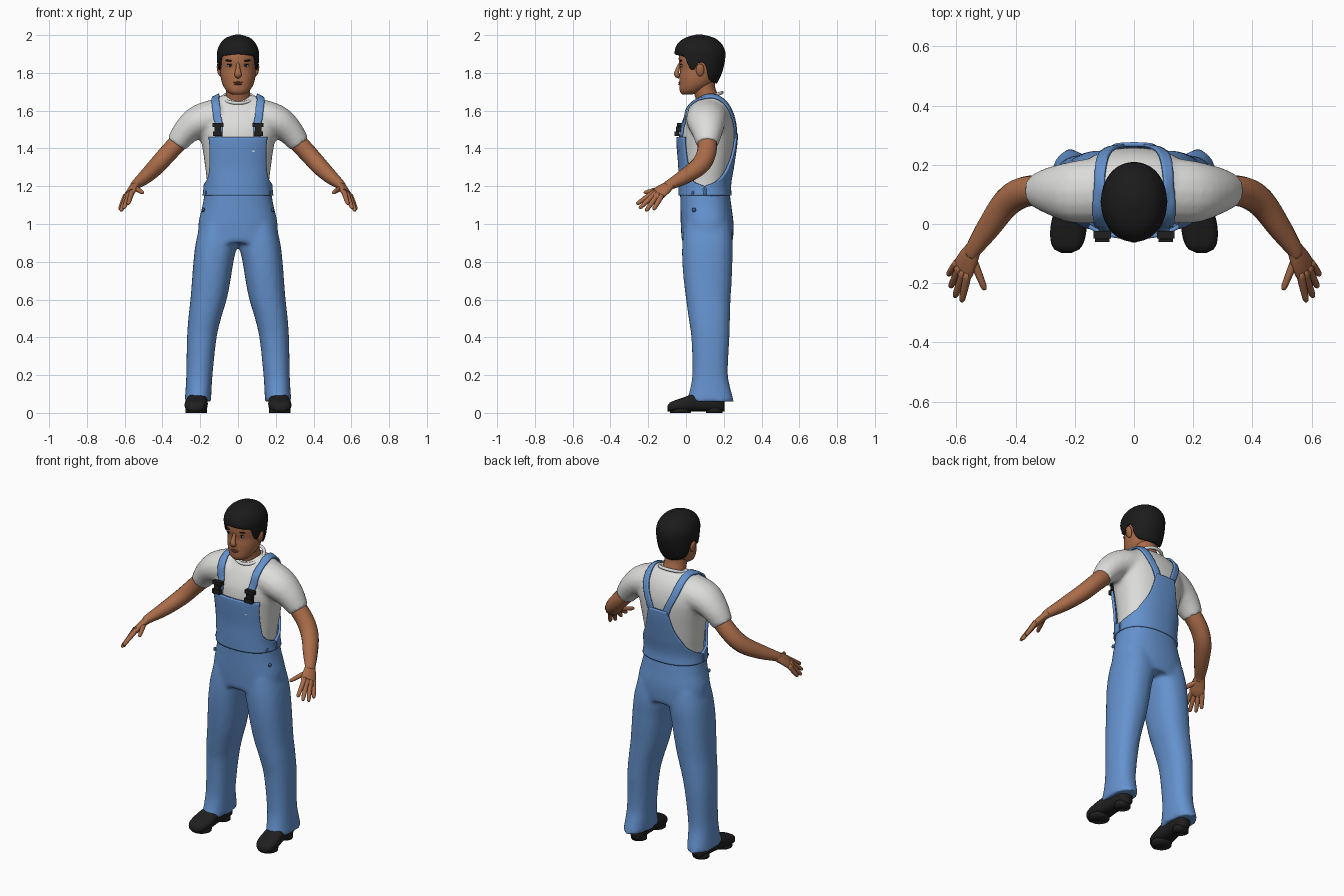
import bpy, bmesh
from math import sin, cos, pi, radians, copysign
from mathutils import Vector, Matrix

if "Cube" in bpy.data.objects:
    bpy.data.objects.remove(bpy.data.objects["Cube"])


def material(name, r, g, b):
    m = bpy.data.materials.new(name)
    m.use_nodes = True
    m.diffuse_color = (r, g, b, 1)
    node = next(n for n in m.node_tree.nodes if n.type == 'BSDF_PRINCIPLED')
    node.inputs["Base Color"].default_value = (r, g, b, 1)
    node.inputs["Roughness"].default_value = .8
    return m


SKIN = material("brown skin", .40, .15, .067)
LIP = material("dark lip", .24, .075, .04)
DENIM = material("blue denim", .13, .29, .62)
SEAM = material("dark blue button", .05, .11, .26)
WHITE = material("white cotton", .72, .72, .71)
HAIR = material("black hair", .011, .011, .011)
LEATHER = material("black leather", .015, .014, .014)


def sample(rows, t):
    """Smooth interpolation of a table whose first column is the parameter."""
    t = min(max(t, rows[0][0]), rows[-1][0])
    i = max(k for k in range(len(rows) - 1) if rows[k][0] <= t)
    a, b = rows[i], rows[i + 1]
    h = b[0] - a[0]
    u = (t - a[0]) / h

    def slope(k, j):
        p, n = rows[max(k - 1, 0)], rows[min(k + 1, len(rows) - 1)]
        return (n[j] - p[j]) / (n[0] - p[0])
    return [a[j] + (b[j] - a[j]) * u * u * (3 - 2 * u)
            + h * u * (1 - u) * ((1 - u) * slope(i, j) - u * slope(i + 1, j))
            for j in range(1, len(a))]


def section(row, z, a, grow=0, n=2.3, x=0):
    """Point at angle a (zero faces front) of a rounded section (half width, front, back)."""
    w, front, back = row
    p = lambda v: copysign(abs(v) ** (2 / n), v)
    return Vector((x + (w + grow) * p(sin(a)),
                   (front + back) / 2 - ((back - front) / 2 + grow) * p(cos(a)), z))


def skin(bm, rows, closed=True, start=True, end=True):
    """Bridge rows of points with quads and cap the ends."""
    rows = [[bm.verts.new(p) for p in row] for row in rows]
    n = len(rows[0])
    for a, b in zip(rows, rows[1:]):
        for i in range(n if closed else n - 1):
            j = (i + 1) % n
            bm.faces.new((a[i], a[j], b[j], b[i]))
    if closed and start:
        bm.faces.new(rows[0][::-1])
    if closed and end:
        bm.faces.new(rows[-1])


def turn(n):
    return [2 * pi * i / n for i in range(n)]


def span(a, b, n):
    return [a + (b - a) * i / n for i in range(n + 1)]


def column(bm, table, low, high, steps=24, sides=32, grow=0, n=2.3):
    skin(bm, [[section(sample(table, z), z, a, grow, n) for a in turn(sides)]
              for z in span(low, high, steps)])


def tube(bm, pts, ref=(0, 1, 0), side=1, sides=16, steps=4):
    """Limb through (x, y, z, radius along ref, radius across)."""
    table = [(i, p[0] * side, *p[1:]) for i, p in enumerate(pts)]
    vals = [sample(table, t) for t in span(0, len(pts) - 1, steps * (len(pts) - 1))]
    mid = [Vector(v[:3]) for v in vals]
    rows = []
    for i, c in enumerate(mid):
        t = (mid[min(i + 1, len(mid) - 1)] - mid[max(i - 1, 0)]).normalized()
        u = Vector(ref)
        u = (u - t * u.dot(t)).normalized()
        v = t.cross(u)
        rows.append([c + u * cos(a) * vals[i][3] + v * sin(a) * vals[i][4]
                     for a in turn(sides)])
    skin(bm, rows)


def ball(bm, place, size, tilt=0):
    m = Matrix.Translation(place) @ Matrix.Rotation(tilt, 4, 'Y') @ Matrix.Diagonal((*size, 1))
    bmesh.ops.create_uvsphere(bm, u_segments=16, v_segments=10, radius=1, matrix=m)


def box(bm, place, size):
    bmesh.ops.create_cube(bm, size=1, matrix=Matrix.Translation(place) @ Matrix.Diagonal((*size, 1)))


def part(name, mat, bm, mirror=False, smooth=True, blend=0, thick=0, wrap=None):
    bmesh.ops.recalc_face_normals(bm, faces=bm.faces[:])
    for f in bm.faces:
        f.smooth = smooth
    me = bpy.data.meshes.new(name)
    bm.to_mesh(me)
    bm.free()
    me.materials.append(mat)
    ob = bpy.data.objects.new(name, me)
    bpy.context.collection.objects.link(ob)
    if mirror:
        ob.modifiers.new("mirror", 'MIRROR')
    if blend:
        m = ob.modifiers.new("merge", 'REMESH')
        m.mode, m.voxel_size, m.use_smooth_shade = 'VOXEL', blend, True
        m = ob.modifiers.new("soften", 'SMOOTH')
        m.factor, m.iterations = .5, 6
    if wrap:
        m = ob.modifiers.new("wrap", 'SHRINKWRAP')
        m.target, m.wrap_mode, m.offset = wrap, 'OUTSIDE_SURFACE', .009
    if thick:
        m = ob.modifiers.new("thickness", 'SOLIDIFY')
        m.thickness, m.offset = thick, 0
    return ob


# Shirt: trunk and short sleeves blended together (height, half width, front, back)
TORSO = [(.86, .198, -.01, .236), (1, .2, -.018, .242), (1.1, .178, -.02, .23),
         (1.2, .164, -.022, .22), (1.3, .174, -.022, .235), (1.4, .188, -.03, .25),
         (1.46, .2, -.032, .256), (1.52, .21, -.022, .257), (1.58, .203, .005, .246),
         (1.62, .18, .03, .23), (1.65, .145, .054, .21), (1.68, .1, .078, .18)]
bm = bmesh.new()
column(bm, TORSO, 1.1, 1.68, 30)
for s in (1, -1):
    tube(bm, [(.09, .115, 1.57, .113, .1), (.2, .108, 1.545, .106, .089),
              (.272, .112, 1.493, .085, .073), (.328, .113, 1.422, .059, .056)], side=s)
shirt = part("shirt", WHITE, bm, blend=.011)
bpy.ops.mesh.primitive_torus_add(location=(0, .115, 1.668), rotation=(.35, 0, 0),
                                 major_radius=.08, minor_radius=.009)
collar = bpy.context.object
collar.name = "shirt_collar"
collar.data.materials.append(WHITE)
collar.data.shade_smooth()

# Overalls: hips and trouser legs (height, inner x, outer x, front, back)
LEG = [(.06, .143, .283, 0, .255), (.12, .14, .278, .02, .238), (.2, .135, .274, .033, .222),
       (.4, .113, .27, .028, .23), (.5, .09, .263, .014, .233), (.6, .06, .252, 0, .236),
       (.7, .04, .244, -.012, .242), (.8, .024, .236, -.02, .246), (.9, .003, .224, -.02, .248),
       (1, .004, .2, -.01, .235)]
bm = bmesh.new()
column(bm, TORSO, .9, 1.2, 16, grow=.01)
for s in (1, -1):
    rows = []
    for z in span(.06, 1, 40):
        xi, xo, front, back = sample(LEG, z)
        rows.append([section(((xo - xi) / 2, front, back), z, a, x=s * (xi + xo) / 2)
                     for a in turn(28)])
    skin(bm, rows)
part("trousers", DENIM, bm, blend=.012)

# Bib and back panel: sheets over the shirt (height, half angle in degrees)
BIB = [(1.15, 92), (1.2, 90), (1.22, 70), (1.25, 57), (1.3, 50), (1.38, 45), (1.46, 43)]
BACK = [(1.15, 92), (1.2, 90), (1.22, 71), (1.25, 53), (1.3, 38), (1.36, 25), (1.48, 13)]
for name, table, facing in (("front_bib", BIB, 0), ("back_panel", BACK, pi)):
    bm = bmesh.new()
    rows = []
    for z in span(1.15, table[-1][0], 36):
        half = radians(sample(table, z)[0])
        rows.append([section(sample(TORSO, z), z, facing + a, .012) for a in span(-half, half, 28)])
    skin(bm, rows, closed=False)
    part(name, DENIM, bm, thick=.014)

# Shoulder straps
STRAP = [(.105, -.04, 1.46), (.107, -.03, 1.54), (.117, .02, 1.63), (.122, .07, 1.68),
         (.122, .13, 1.69), (.115, .2, 1.66), (.095, .245, 1.58), (.062, .27, 1.5),
         (.035, .27, 1.42)]
table = [(i, *p) for i, p in enumerate(STRAP)]
bm = bmesh.new()
skin(bm, [[Vector(sample(table, t)) + Vector((dx, 0, 0)) for dx in span(-.021, .021, 4)]
          for t in span(0, len(STRAP) - 1, 48)], closed=False)
part("shoulder_straps", DENIM, bm, mirror=True, thick=.01, wrap=shirt)

# Buckles, pocket tag and side buttons
bm = bmesh.new()
for z, w, h in ((1.525, .058, .022), (1.502, .034, .03), (1.478, .05, .026)):
    box(bm, (.107, -.048 + (z - 1.478) * .25, z), (w, .024, h))
part("strap_buckles", LEATHER, bm, mirror=True, smooth=False)
bm = bmesh.new()
box(bm, (.08, -.036, 1.385), (.014, .009, .008))
part("pocket_tag", WHITE, bm, smooth=False)
bm = bmesh.new()
for z in (1.165, 1.075):
    ball(bm, section(sample(TORSO, z), z, radians(66), .015), (.008, .011, .011))
part("side_buttons", SEAM, bm, mirror=True)

# Shoes (length position, half width, height) and heels
SHOE = [(-.098, .016, .03), (-.088, .04, .045), (-.06, .056, .058), (-.01, .061, .075),
        (.06, .052, .1), (.14, .047, .1), (.185, .04, .085), (.203, .02, .06)]
bm = bmesh.new()
rows = []
for y in span(-.098, .203, 24):
    w, h = sample(SHOE, y)
    flat = lambda v: copysign(abs(v) ** .75, v)
    rows.append([Vector((.22 - y * .08 + w * flat(cos(a)), y, .008 + h / 2 * (1 + flat(sin(a)))))
                 for a in turn(20)])
skin(bm, rows)
bmesh.ops.create_cone(bm, cap_ends=True, segments=20, radius1=.044, radius2=.044, depth=.025,
                      matrix=Matrix.Translation((.208, .15, .0125)))
bmesh.ops.create_cone(bm, cap_ends=True, segments=20, radius1=.055, radius2=.057, depth=.02,
                      matrix=Matrix.Translation((.222, -.03, .01)))
part("shoes", LEATHER, bm, mirror=True)

# Arms and hands
bm = bmesh.new()
tube(bm, [(.29, .115, 1.46, .05, .05), (.37, .108, 1.375, .052, .048), (.43, .072, 1.308, .05, .046),
          (.49, -.01, 1.25, .042, .038), (.54, -.082, 1.21, .03, .026), (.55, -.1, 1.197, .028, .022)])
spread = (.04, .055, -.025)
tube(bm, [(.54, -.08, 1.21, .028, .022), (.56, -.118, 1.183, .04, .02),
          (.575, -.15, 1.158, .044, .018), (.585, -.172, 1.143, .038, .012)], ref=spread)
fingers = [((.565, -.185, 1.158), (.582, -.262, 1.105)), ((.58, -.177, 1.148), (.605, -.247, 1.082)),
           ((.593, -.16, 1.14), (.62, -.213, 1.068)), ((.602, -.138, 1.134), (.627, -.172, 1.075)),
           ((.54, -.13, 1.188), (.503, -.222, 1.165))]
for base, tip in fingers:
    a, b = Vector(base), Vector(tip)
    pts = [(*a.lerp(b, t), r, r) for t, r in ((-.3, .014), (.2, .0135), (.6, .012), (.9, .01), (1, .005))]
    tube(bm, pts, ref=spread, sides=10, steps=2)
part("arms_and_hands", SKIN, bm, mirror=True)

# Head and neck (height, half width, front, back)
HEAD = [(1.685, .03, -.018, .03), (1.692, .046, -.027, .06), (1.71, .065, -.034, .1),
        (1.74, .082, -.035, .14), (1.78, .092, -.035, .165), (1.82, .095, -.032, .18),
        (1.86, .097, -.038, .188), (1.9, .097, -.036, .19), (1.94, .088, -.02, .175),
        (1.975, .055, .02, .135)]
bm = bmesh.new()
column(bm, HEAD, 1.685, 1.975, 32, n=2.1)
tube(bm, [(0, .118, 1.6, .068, .075), (0, .113, 1.66, .06, .067), (0, .098, 1.71, .058, .064),
          (0, .09, 1.77, .062, .066)], sides=24)
tube(bm, [(0, -.028, 1.855, .008, .008), (0, -.042, 1.825, .01, .011), (0, -.05, 1.797, .013, .018),
          (0, -.044, 1.785, .013, .018), (0, -.034, 1.777, .008, .01)])
for s in (1, -1):
    ball(bm, (s * .1, .075, 1.815), (.011, .022, .034), s * .2)
part("head_and_neck", SKIN, bm)

# Facial features
bm = bmesh.new()
ball(bm, (.041, -.023, 1.838), (.016, .006, .006))
part("eye_whites", WHITE, bm, mirror=True)
bm = bmesh.new()
ball(bm, (.041, -.028, 1.838), (.006, .003, .006))
ball(bm, (.041, -.025, 1.845), (.018, .006, .0025))
ball(bm, (.043, -.027, 1.864), (.025, .006, .005), -.12)
part("eyebrows_and_pupils", HAIR, bm, mirror=True)
bm = bmesh.new()
ball(bm, (0, -.034, 1.749), (.026, .007, .0045))
ball(bm, (0, -.034, 1.74), (.021, .008, .005))
part("lips", LIP, bm)

# Hair: cap whose lower edge follows the hairline (angle from the front, height)
CAP = [(1.74, .072, .01, .157), (1.78, .096, -.025, .178), (1.83, .104, -.045, .195),
       (1.88, .107, -.053, .204), (1.92, .105, -.055, .202), (1.96, .086, -.035, .178),
       (1.985, .056, .005, .14), (1.999, .012, .055, .085)]
LINE = [(0, 1.9), (35, 1.892), (54, 1.88), (64, 1.825), (76, 1.82), (84, 1.85), (102, 1.845),
        (114, 1.775), (135, 1.752), (180, 1.745)]
bm = bmesh.new()
rows = []
for u in span(0, 1, 22):
    row = []
    for a in turn(72):
        low = sample(LINE, min(a, 2 * pi - a) * 180 / pi)[0]
        z = low + (1.999 - low) * sin(u * pi / 2)
        row.append(section(sample(CAP, z), z, a, n=2.1))
    rows.append(row)
skin(bm, rows, start=False)
part("hair", HAIR, bm, thick=.008)
